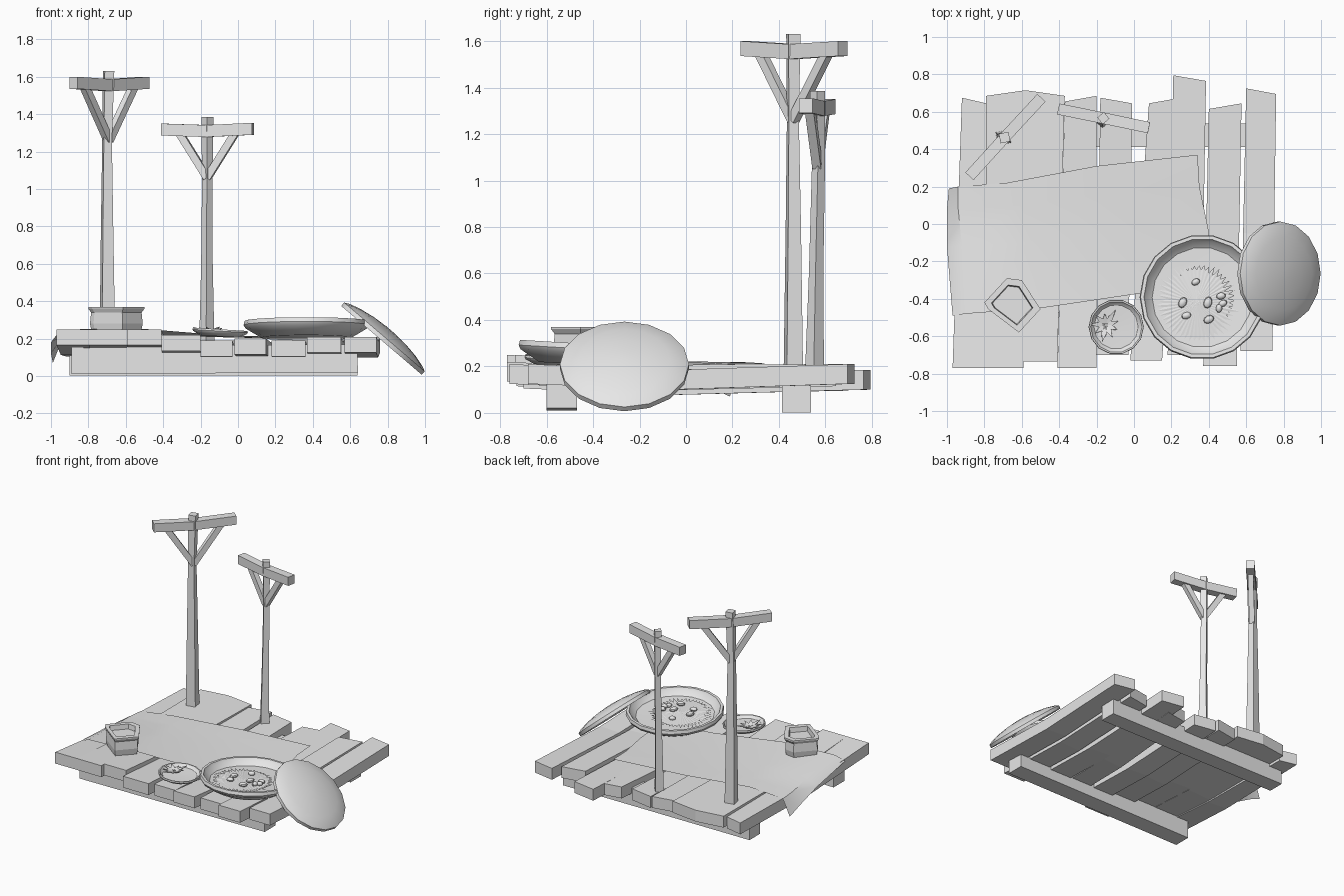
import bpy, bmesh, math, random
from mathutils import Vector, Matrix

cube = bpy.data.objects.get("Cube")
if cube:
    bpy.data.objects.remove(cube, do_unlink=True)
random.seed(4)

GREY = bpy.data.materials.new("plain grey")
GREY.use_nodes = True
GREY.diffuse_color = (0.8, 0.8, 0.8, 1)
GREY.node_tree.nodes["Principled BSDF"].inputs["Base Color"].default_value = (0.8, 0.8, 0.8, 1)


def finish(name, bm, smooth=False, closed=True):
    if closed:
        bmesh.ops.recalc_face_normals(bm, faces=bm.faces)
    mesh = bpy.data.meshes.new(name)
    bm.to_mesh(mesh)
    bm.free()
    mesh.materials.append(GREY)
    ob = bpy.data.objects.new(name, mesh)
    bpy.context.scene.collection.objects.link(ob)
    if smooth:
        bpy.ops.object.select_all(action='DESELECT')
        ob.select_set(True)
        bpy.context.view_layer.objects.active = ob
        bpy.ops.object.shade_smooth_by_angle(angle=math.radians(32))
    return ob


def loft(name, rings, matrix=Matrix(), smooth=False):
    """Skin a list of equal-sized point rings and cap both ends."""
    bm = bmesh.new()
    loops = [[bm.verts.new(matrix @ Vector(p)) for p in ring] for ring in rings]
    n = len(loops[0])
    for a, b in zip(loops, loops[1:]):
        for i in range(n):
            j = (i + 1) % n
            bm.faces.new((a[i], a[j], b[j], b[i]))
    bm.faces.new(loops[0])
    bm.faces.new(loops[-1])
    return finish(name, bm, smooth)


def circle(r, z, n, ry=None):
    ry = ry or r
    return [(r * math.cos(math.tau * i / n), ry * math.sin(math.tau * i / n), z) for i in range(n)]


def bar(name, points, w, h):
    """Rectangular timber through the points, half width w and half height h."""
    points = [Vector(p) for p in points]
    d = (points[-1] - points[0]).normalized()
    side = d.cross(Vector((0, 0, 1))).normalized()
    up = side.cross(d)
    corners = [side * w * a + up * h * b for a, b in ((1, 1), (-1, 1), (-1, -1), (1, -1))]
    return loft(name, [[p + c for c in corners] for p in points])


# Two joists under the deck
bar("front_joist", [(-0.89, -0.535, 0.085), (0.64, -0.535, 0.095)], 0.065, 0.075)
bar("back_joist", [(-0.9, 0.475, 0.07), (0.64, 0.475, 0.068)], 0.062, 0.066)

# Deck planks: front (left, right, y, top) then back (left, right, y, top)
PLANKS = [
    ((-0.97, -0.79, -0.77, 0.25), (-0.92, -0.79, 0.66, 0.19)),
    ((-0.79, -0.59, -0.77, 0.25), (-0.79, -0.58, 0.70, 0.21)),
    ((-0.59, -0.41, -0.735, 0.25), (-0.58, -0.37, 0.70, 0.21)),
    ((-0.41, -0.20, -0.77, 0.22), (-0.37, -0.20, 0.67, 0.20)),
    ((-0.20, -0.03, -0.70, 0.19), (-0.18, -0.01, 0.66, 0.19)),
    ((-0.02, 0.15, -0.73, 0.20), (0.08, 0.25, 0.66, 0.18)),
    ((0.18, 0.36, -0.70, 0.19), (0.21, 0.385, 0.78, 0.185)),
    ((0.37, 0.55, -0.76, 0.21), (0.40, 0.575, 0.63, 0.20)),
    ((0.57, 0.74, -0.68, 0.21), (0.60, 0.76, 0.71, 0.21)),
]
for k, (front, back) in enumerate(PLANKS):
    rings = []
    for t, sag in ((0, 0), (0.45, 0.025), (1, 0)):
        x0, x1, y, z = [a + (b - a) * t for a, b in zip(front, back)]
        z -= sag
        slant = 0.015 * (-1) ** k * t
        low = z - 0.085
        rings.append([(x0, y + slant, z), (x1, y - slant, z), (x1, y - slant, low), (x0, y + slant, low)])
    loft(f"deck_plank_{k + 1}", rings)

# Cloth mat with a drooping corner: rows run left to right
ROWS = [
    [(-0.97, -0.49, 0.22), (-0.9, -0.48, 0.25), (-0.5, -0.45, 0.252), (0.04, -0.37, 0.208), (0.42, -0.32, 0.20)],
    [(-1.0, -0.12, 0.18), (-0.92, -0.12, 0.225), (-0.55, -0.1, 0.222), (0.0, -0.03, 0.205), (0.40, -0.04, 0.203)],
    [(-1.0, 0.08, 0.12), (-0.94, 0.08, 0.205), (-0.6, 0.1, 0.22), (-0.1, 0.17, 0.212), (0.35, 0.2, 0.21)],
    [(-0.99, 0.19, 0.07), (-0.94, 0.2, 0.195), (-0.68, 0.22, 0.22), (-0.2, 0.31, 0.215), (0.34, 0.37, 0.212)],
]
bm = bmesh.new()
grid = [[bm.verts.new(p) for p in row] for row in ROWS]
for a, b in zip(grid, grid[1:]):
    for i in range(len(a) - 1):
        bm.faces.new((a[i], a[i + 1], b[i + 1], b[i]))
finish("cloth_mat", bm, True, False)


def lamp_post(name, stations, turn, end_a, end_b, reach, brace_z):
    """Tapered post with a crossbar and two diagonal braces."""
    rings = []
    for x, y, z, half in stations:
        rings.append([(x + half * 1.414 * math.cos(turn + math.pi * (k / 2 + 0.25)),
                       y + half * 1.414 * math.sin(turn + math.pi * (k / 2 + 0.25)), z) for k in range(4)])
    loft(name, rings)
    a, b = Vector(end_a), Vector(end_b)
    x, y, top, _ = stations[-1]
    centre = Vector((x, y, top - 0.075))
    bar(name + "_crossbar", [a, centre, b], 0.03, 0.032)
    foot = Vector((x, y, brace_z))
    for side, end in (("left", b), ("right", a)):
        bar(f"{name}_{side}_brace", [foot, centre.lerp(end, reach)], 0.019, 0.02)


lamp_post("tall_post",
          [(-0.698, 0.462, 0.13, 0.036), (-0.70, 0.462, 0.8, 0.028), (-0.70, 0.46, 1.25, 0.022), (-0.692, 0.462, 1.63, 0.026)],
          0.2, (-0.88, 0.255, 1.568), (-0.495, 0.675, 1.568), 0.72, 1.26)
lamp_post("short_post",
          [(-0.167, 0.552, 0.11, 0.03), (-0.166, 0.56, 0.6, 0.022), (-0.164, 0.57, 1.06, 0.02), (-0.164, 0.566, 1.385, 0.023)],
          0.7, (-0.405, 0.615, 1.318), (0.08, 0.515, 1.322), 0.66, 1.06)

# Angular open pot
OUTLINE = [(-0.8, -0.42), (-0.68, -0.29), (-0.6, -0.3), (-0.5, -0.455), (-0.615, -0.58), (-0.78, -0.455)]
MID = Vector((-0.655, -0.43))
rings = []
for s, z in ((0.88, 0.235), (0.94, 0.28), (0.9, 0.34), (1, 0.36), (1, 0.37), (0.74, 0.37), (0.7, 0.335)):
    rings.append([(*(MID + (Vector(p) - MID) * s), z) for p in OUTLINE])
loft("open_pot", rings)

# Dishes
big = Matrix.Translation((0.365, -0.395, 0.205)) @ Matrix.Rotation(-0.06, 4, 'X')
small = Matrix.Translation((-0.097, -0.55, 0.212)) @ Matrix.Rotation(0.06, 4, 'Y')
DISH = [(0.72, 0), (0.97, 0.55), (1, 0.75), (0.985, 1), (0.93, 1), (0.9, 0.8), (0.8, 0.5), (0.3, 0.42)]
for name, m, r, h, n in (("large_dish", big, 0.335, 0.09, 18), ("small_dish", small, 0.148, 0.038, 14)):
    loft(name, [circle(r * s, h * z, n) for s, z in DISH], m, True)

# Shallow domed lid leaning on the large dish
lid = Matrix.Translation((0.775, -0.265, 0.2)) @ Matrix.Rotation(math.radians(40.5), 4, 'Y')
LID = [(0.05, 0.02), (0.7, 0.008), (0.93, -0.012), (1, -0.012), (1, 0.012), (0.9, 0.026), (0.7, 0.042), (0.4, 0.056), (0.1, 0.062)]
loft("leaning_lid", [circle(0.283 * s, z, 16, 0.278 * s) for s, z in LID], lid, True)

# Ragged straw bed in the large dish
bm = bmesh.new()
hub = bm.verts.new(big @ Vector((-0.03, -0.03, 0.058)))
edge = []
SPIKES = 96
for i in range(SPIKES):
    a = math.tau * i / SPIKES
    ragged = 0.018 + 0.028 * abs(math.cos(a))
    r = 0.19 + (ragged * random.uniform(0.4, 1) if i % 2 else -ragged * random.uniform(0.2, 0.7))
    edge.append(bm.verts.new(big @ Vector((r * math.cos(a) - 0.03, r * math.sin(a) - 0.03, 0.049))))
for i in range(SPIKES):
    bm.faces.new((hub, edge[i], edge[(i + 1) % SPIKES]))
finish("straw_bed", bm, False, False)

# Small rounded morsels on the straw
MORSELS = [(0.33, -0.31), (0.26, -0.42), (0.28, -0.49), (0.395, -0.42), (0.465, -0.385), (0.475, -0.425), (0.40, -0.51), (0.455, -0.45)]
for k, (x, y) in enumerate(MORSELS):
    bm = bmesh.new()
    size = random.uniform(0.85, 1.15)
    m = (Matrix.Translation((x, y, 0.268 - 0.06 * (y + 0.4))) @ Matrix.Rotation(random.uniform(0, 3), 4, 'Z')
         @ Matrix.Diagonal((0.028 * size, 0.02 * size, 0.016, 1)))
    bmesh.ops.create_uvsphere(bm, u_segments=10, v_segments=6, radius=1, matrix=m)
    finish(f"morsel_{k + 1}", bm, True)

# Leafy scraps fanning out on the small dish
for k in range(9):
    a = 0.3 + k * math.tau / 9
    length = random.uniform(0.06, 0.1)
    m = Matrix.Translation((-0.15, -0.54, 0.235)) @ Matrix.Rotation(a, 4, 'Z') @ Matrix.Rotation(-0.25, 4, 'Y')
    blade = [(0.005, 0), (length * 0.45, 0.014), (length, 0), (length * 0.45, -0.014)]
    loft(f"leaf_scrap_{k + 1}", [[(x, y, z) for x, y in blade] for z in (0, 0.005)], m)
